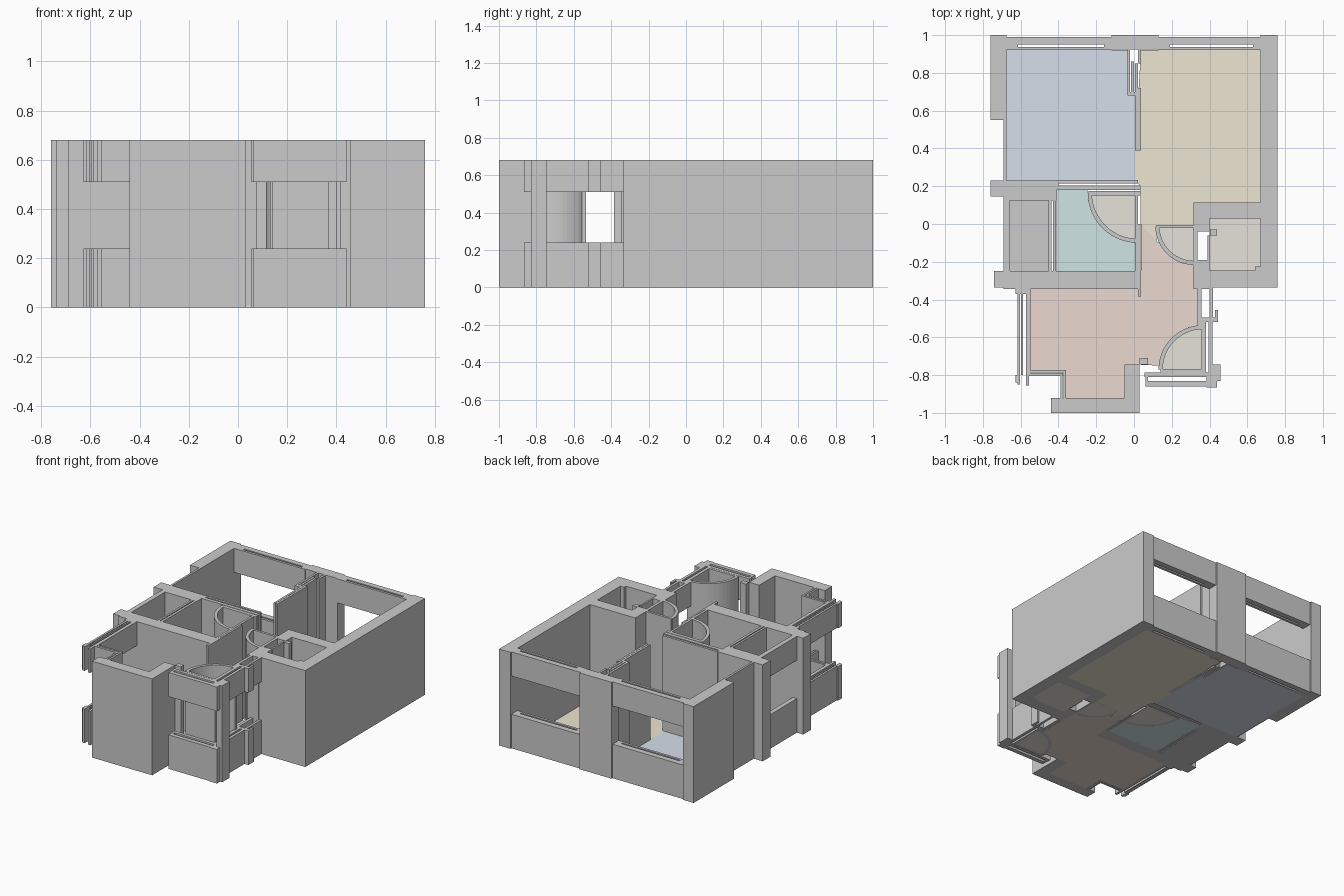
import bpy, bmesh, math

H, SILL, HEAD = 0.68, 0.24, 0.51
FULL = [(0, H)]
SPLIT = [(0, SILL), (HEAD, H)]          # parapet below and lintel above an opening


def finish(name, bm, color=None):
    bmesh.ops.recalc_face_normals(bm, faces=bm.faces)
    me = bpy.data.meshes.new(name)
    bm.to_mesh(me)
    bm.free()
    ob = bpy.data.objects.new(name, me)
    bpy.context.collection.objects.link(ob)
    if color:
        mat = bpy.data.materials.new(name + "_color")
        mat.diffuse_color = (*color, 1)
        me.materials.append(mat)
    return ob


def prism(bm, pts, z0, z1):
    lo = [bm.verts.new((x, y, z0)) for x, y in pts]
    hi = [bm.verts.new((x, y, z1)) for x, y in pts]
    n = len(pts)
    bm.faces.new(lo[::-1])
    bm.faces.new(hi)
    for i in range(n):
        j = (i + 1) % n
        bm.faces.new((lo[i], lo[j], hi[j], hi[i]))


def rect(x0, x1, y0, y1):
    return [(x0, y0), (x1, y0), (x1, y1), (x0, y1)]


def walls(name, rects, spans=FULL):
    bm = bmesh.new()
    for r in rects:
        for z0, z1 in spans:
            prism(bm, rect(*r), z0, z1)
    return finish(name, bm)


def arc(cx, cy, r, a0, a1, n=14):
    return [(cx + r * math.cos(math.radians(a0 + (a1 - a0) * i / n)),
             cy + r * math.sin(math.radians(a0 + (a1 - a0) * i / n))) for i in range(n + 1)]


def floor(name, pts, color):
    bm = bmesh.new()
    prism(bm, pts, 0, 0.008)
    finish(name, bm, color)


TAN = (0.79, 0.76, 0.71)


def door_swing(name, cx, cy, r, a0, a1):
    # curved full-height door sweep with the floor sector behind it
    bm = bmesh.new()
    prism(bm, arc(cx, cy, r, a0, a1) + arc(cx, cy, r - 0.022, a1, a0), 0, H)
    finish(name, bm)
    floor(name + "_floor", [(cx, cy)] + arc(cx, cy, r - 0.022, a0, a1), TAN)


# outer walls and pillars
walls("east_wall", [(0.67, 0.76, -0.335, 1.0)])
walls("north_pillars", [(-0.12, 0.13, 0.925, 1.0), (-0.76, -0.675, 0.55, 1.0)])
walls("west_wall", [(-0.69, -0.675, 0.23, 0.55)])
walls("west_cross_wall", [(-0.76, -0.41, 0.145, 0.23), (-0.69, -0.41, 0.125, 0.145)])
walls("south_cross_wall", [(-0.74, -0.69, -0.335, -0.25), (-0.69, 0.035, -0.345, -0.25)])
walls("bay_wall", [(-0.44, 0.03, -1.0, -0.92), (-0.05, 0.03, -0.92, -0.745)])

# closet block on the east side
walls("closet_walls", [(0.315, 0.67, 0.03, 0.115), (0.4, 0.67, -0.335, -0.245),
                       (0.315, 0.335, -0.345, 0.03), (0.335, 0.4, -0.04, 0.03),
                       (0.335, 0.4, -0.345, -0.19), (0.39, 0.402, -0.19, -0.06),
                       (0.402, 0.44, -0.06, -0.03), (0.64, 0.67, -0.245, -0.225)])

# thin interior partitions
walls("bedroom_partition", [(-0.035, -0.02, 0.69, 0.925), (-0.015, 0.0, 0.68, 0.86),
                            (0.005, 0.02, 0.39, 0.85), (0.022, 0.037, 0.39, 0.72),
                            (0.022, 0.037, 0.85, 0.925), (-0.035, 0.005, 0.68, 0.70)])
walls("bath_north_partition", [(-0.41, 0.02, 0.215, 0.232), (-0.41, 0.035, 0.18, 0.205),
                               (-0.24, 0.035, 0.15, 0.175), (-0.41, -0.4, 0.2, 0.22)])
walls("bath_east_partition", [(0.004, 0.02, -0.25, 0.16), (0.022, 0.035, -0.345, -0.0),
                              (0.02, 0.037, -0.385, -0.25)])
walls("bath_west_partition", [(-0.452, -0.437, -0.25, 0.13), (-0.43, -0.412, -0.25, 0.13)])
walls("door_leaves", [(0.12, 0.315, -0.022, -0.005), (0.14, 0.37, -0.785, -0.768),
                      (0.03, 0.075, -0.745, -0.71)])

# windows: strips split by the opening
for side, (x0, x1) in {"west": (-0.675, -0.12), "east": (0.13, 0.67)}.items():
    walls("north_window_" + side,
          [(x0, x1, 0.95, 0.99), (x0, x1, 0.92, 0.937),
           (x0, x0 + 0.06, 0.937, 0.95), (x1 - 0.04, x1, 0.937, 0.95)], SPLIT)
walls("store_window", [(-0.69, -0.657, -0.25, 0.125)], SPLIT)
walls("living_west_window", [(-0.618, -0.603, -0.85, -0.37), (-0.597, -0.587, -0.8, -0.37),
                             (-0.572, -0.548, -0.8, -0.345), (-0.628, -0.548, -0.37, -0.345),
                             (-0.628, -0.603, -0.84, -0.8), (-0.572, -0.555, -0.855, -0.8)], SPLIT)
walls("living_south_window", [(-0.555, -0.36, -0.785, -0.772), (-0.555, -0.375, -0.805, -0.79),
                              (-0.39, -0.378, -0.92, -0.79), (-0.373, -0.36, -0.92, -0.772)], SPLIT)
walls("entry_south_window", [(0.055, 0.44, -0.81, -0.787), (0.06, 0.41, -0.86, -0.83),
                             (0.06, 0.075, -0.83, -0.81), (0.385, 0.44, -0.865, -0.81)], SPLIT)
walls("entry_east_window", [(0.337, 0.357, -0.54, -0.345), (0.4, 0.417, -0.5, -0.335),
                            (0.357, 0.445, -0.52, -0.495), (0.43, 0.445, -0.495, -0.455),
                            (0.357, 0.38, -0.79, -0.52), (0.395, 0.415, -0.79, -0.52)], SPLIT)
walls("entry_corner_pillar", [(0.415, 0.457, -0.83, -0.745)])

# door swings
door_swing("bath_door", 0.02, 0.165, 0.265, 180, 270)
door_swing("bedroom_door", 0.318, -0.012, 0.205, 180, 270)
door_swing("entry_door", 0.365, -0.77, 0.235, 90, 180)

# room floors
floor("blue_room_floor", [(-0.675, 0.23), (0.005, 0.23), (0.005, 0.69), (-0.035, 0.69),
                          (-0.035, 0.92), (-0.675, 0.92)], (0.67, 0.74, 0.83))
floor("yellow_room_floor", [(0.037, 0.92), (0.005, 0.39), (0.005, 0.23), (0.035, 0.2), (0.035, 0.0), (0.12, -0.09),
                            (0.125, -0.01), (0.315, -0.01), (0.315, 0.115),
                            (0.67, 0.115), (0.67, 0.92)], (0.84, 0.79, 0.64))
floor("living_floor", [(0.036, 0.0), (0.12, -0.09)] + arc(0.318, -0.012, 0.205, 205, 270, 8)
      + [(0.335, -0.345), (0.335, -0.54)] + arc(0.365, -0.77, 0.235, 98, 175, 8)
      + [(0.035, -0.745), (-0.05, -0.745), (-0.05, -0.92), (-0.36, -0.92), (-0.36, -0.772),
         (-0.548, -0.772), (-0.548, -0.345), (0.036, -0.345)], (0.83, 0.70, 0.64))
floor("bath_floor", [(-0.41, 0.18), (-0.245, 0.18)] + arc(0.02, 0.165, 0.265, 180, 267, 10)
      + [(0.004, -0.25), (-0.41, -0.25)], (0.63, 0.78, 0.78))
floor("store_floor", rect(-0.657, -0.452, -0.25, 0.125), (0.67, 0.67, 0.68))
floor("closet_floor", rect(0.4, 0.67, -0.245, 0.03), TAN)
